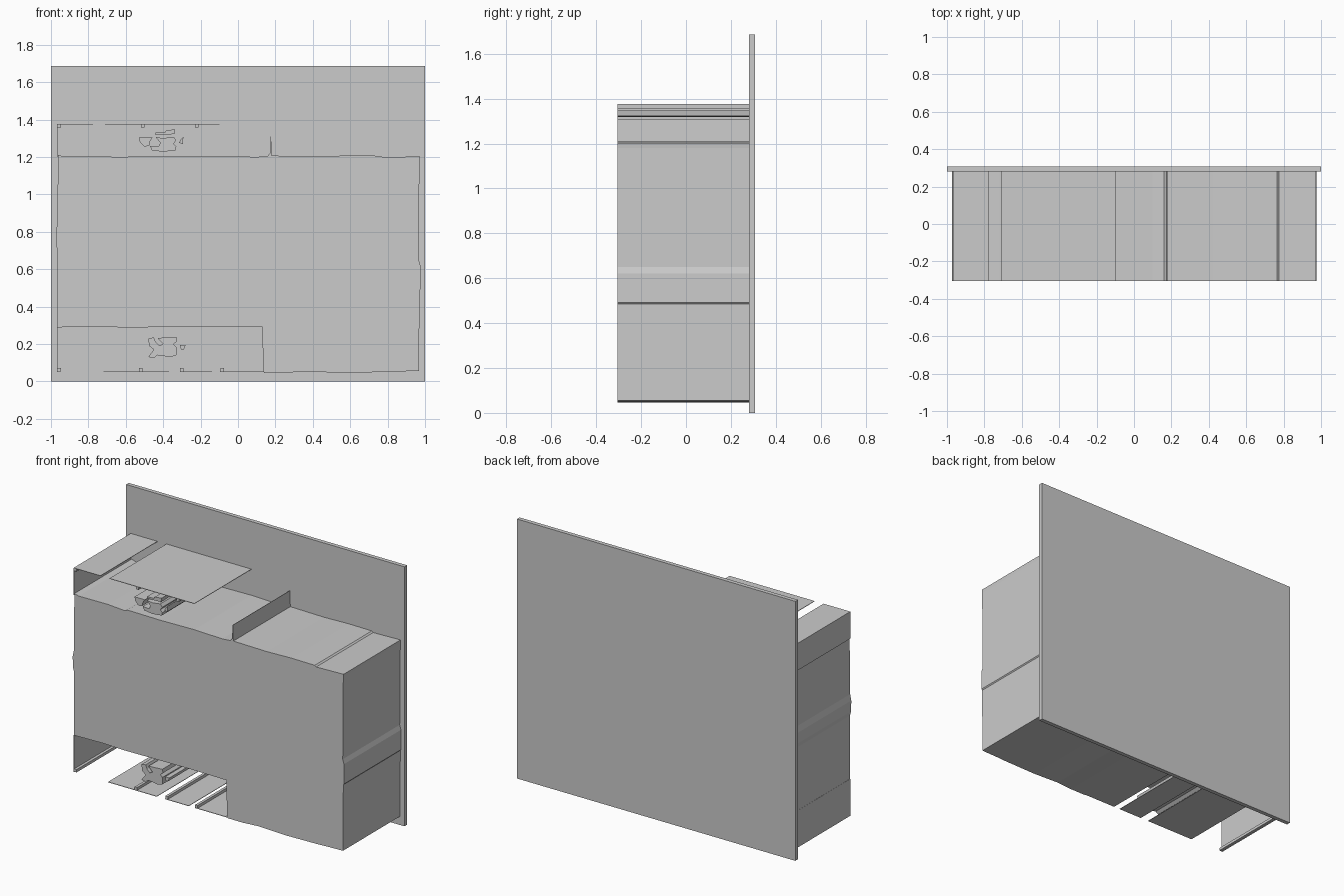
import bpy, bmesh

FRONT, WALL, BACK = -0.305, 0.28, 0.307


def extrude(name, pts, y0=FRONT, y1=WALL):
    """Extrude an (x, z) outline along y into a closed solid."""
    bm = bmesh.new()
    face = bm.faces.new([bm.verts.new((x, y0, z)) for x, z in pts])
    out = bmesh.ops.extrude_face_region(bm, geom=[face])
    for v in out["geom"]:
        if isinstance(v, bmesh.types.BMVert):
            v.co.y = y1
    bmesh.ops.recalc_face_normals(bm, faces=bm.faces)
    mesh = bpy.data.meshes.new(name)
    bm.to_mesh(mesh)
    bm.free()
    obj = bpy.data.objects.new(name, mesh)
    bpy.context.collection.objects.link(obj)
    return obj


def bar(name, x0, x1, z0, z1, y0=FRONT, y1=WALL):
    return extrude(name, [(x0, z0), (x1, z0), (x1, z1), (x0, z1)], y0, y1)


# Back plate
bar("back_plate", -1, 1, 0, 1.685, WALL, BACK)

# Main body: slightly uneven outline with a notch at lower left
extrude("main_body", [
    (0.135, 0.053), (0.14, 0.046), (0.25, 0.046), (0.36, 0.053), (0.55, 0.046),
    (0.78, 0.050), (0.85, 0.053), (0.968, 0.056), (0.970, 0.485), (0.976, 0.492),
    (0.975, 0.62), (0.966, 0.65), (0.970, 1.18), (0.972, 1.203), (0.775, 1.198),
    (0.765, 1.206), (0.60, 1.208), (0.42, 1.203), (0.18, 1.207), (0.10, 1.200),
    (-0.10, 1.206), (-0.35, 1.202), (-0.58, 1.205), (-0.60, 1.196), (-0.72, 1.204),
    (-0.93, 1.202), (-0.962, 1.21), (-0.966, 0.84), (-0.974, 0.80), (-0.973, 0.73),
    (-0.964, 0.70), (-0.966, 0.289), (-0.75, 0.293), (-0.60, 0.288), (-0.36, 0.291),
    (-0.10, 0.293), (0.13, 0.290)])

# Thin upright walls above and below the body
T = 0.003
bar("upper_left_wall", -0.967, -0.967 + T, 1.2, 1.375)
bar("lower_left_wall", -0.967, -0.967 + T, 0.05, 0.29)
extrude("upper_divider", [(0.155, 1.2), (0.18, 1.2), (0.177, 1.31), (0.174, 1.31), (0.171, 1.22)])

# Thin horizontal sheets at roof and floor
for i, (x0, x1) in enumerate([(-0.967, -0.775), (-0.71, -0.10)]):
    bar(f"roof_sheet_{i}", x0, x1, 1.373, 1.373 + T)
for i, (x0, x1) in enumerate([(-0.72, -0.37), (-0.31, -0.14), (-0.095, 0.14)]):
    bar(f"floor_sheet_{i}", x0, x1, 0.049, 0.049 + T)

# Small square rails
R = 0.009
for level, z, xs in [("upper", 1.366, (-0.955, -0.51, -0.22)),
                     ("lower", 0.062, (-0.955, -0.52, -0.30, -0.085))]:
    for i, x in enumerate(xs):
        bar(f"{level}_rail_{i}", x - R, x + R, z - R, z + R)

# Irregular brackets: upper one, its side lugs and cap
extrude("upper_bracket", [
    (-0.46, 1.235), (-0.40, 1.228), (-0.335, 1.235), (-0.33, 1.255), (-0.345, 1.27),
    (-0.33, 1.29), (-0.345, 1.308), (-0.40, 1.300), (-0.44, 1.306), (-0.415, 1.275),
    (-0.425, 1.255), (-0.47, 1.258)])
extrude("upper_left_lug", [
    (-0.50, 1.255), (-0.475, 1.26), (-0.47, 1.285), (-0.455, 1.305), (-0.53, 1.305),
    (-0.525, 1.28)])
extrude("upper_right_lug", [
    (-0.315, 1.275), (-0.295, 1.27), (-0.292, 1.308), (-0.305, 1.295)])
extrude("upper_bracket_cap", [
    (-0.44, 1.318), (-0.34, 1.322), (-0.335, 1.348), (-0.385, 1.342), (-0.39, 1.332),
    (-0.44, 1.33)])

# Lower bracket with lug
extrude("lower_bracket", [
    (-0.48, 0.13), (-0.45, 0.125), (-0.43, 0.14), (-0.36, 0.13), (-0.33, 0.14),
    (-0.33, 0.185), (-0.345, 0.20), (-0.325, 0.215), (-0.33, 0.238), (-0.43, 0.232),
    (-0.40, 0.20), (-0.42, 0.19), (-0.44, 0.21), (-0.45, 0.235), (-0.48, 0.23),
    (-0.475, 0.19), (-0.45, 0.17)])
extrude("lower_lug", [(-0.305, 0.17), (-0.29, 0.17), (-0.28, 0.195), (-0.31, 0.195)])
